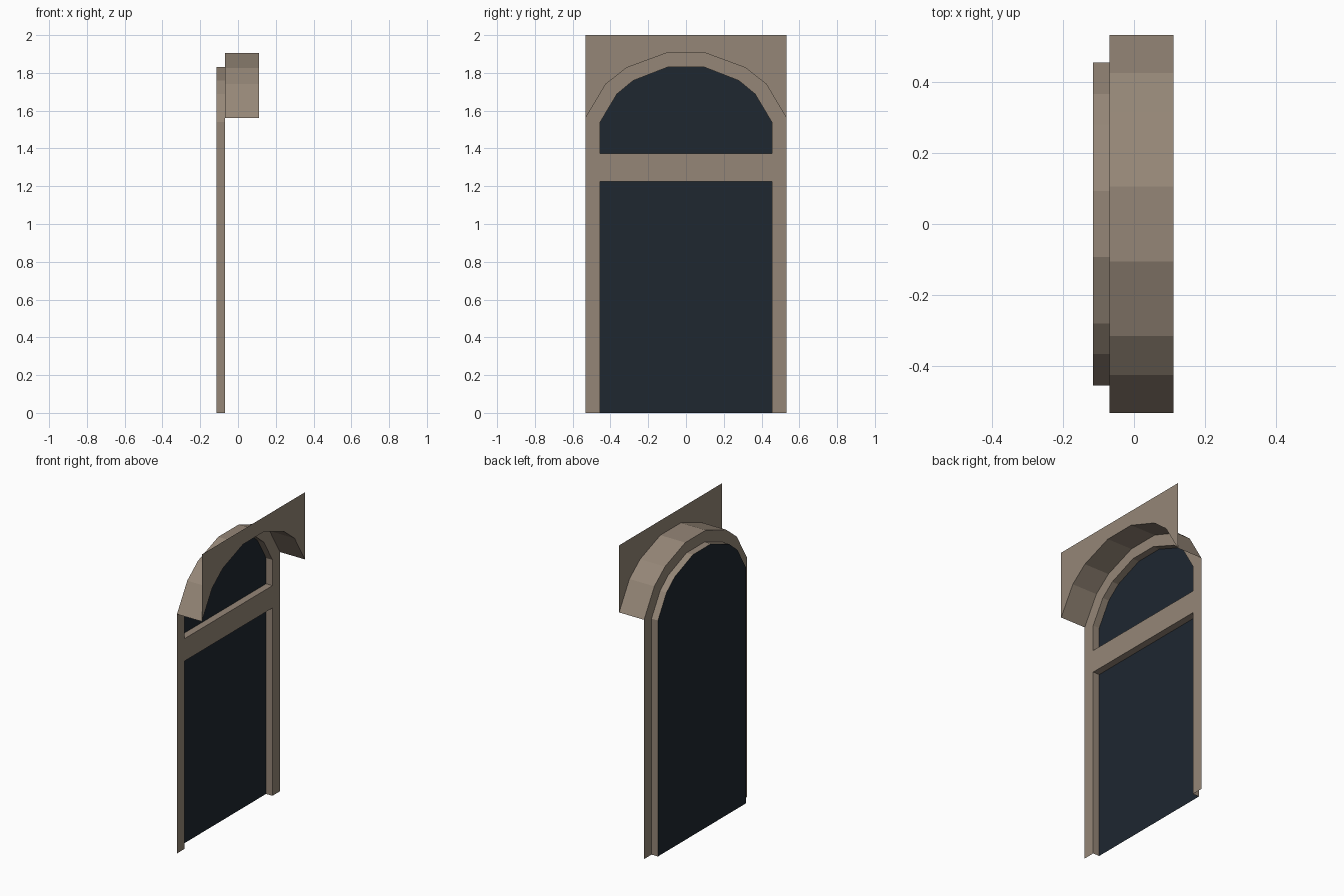
import bpy

if "Cube" in bpy.data.objects:
    bpy.data.objects.remove(bpy.data.objects["Cube"])


def material(name, color):
    m = bpy.data.materials.new(name)
    m.diffuse_color = (*color, 1)
    m.use_nodes = True
    m.node_tree.nodes["Principled BSDF"].inputs["Base Color"].default_value = m.diffuse_color
    return m


stone = material("stone", (0.30, 0.24, 0.185))
dark = material("dark_glass", (0.013, 0.02, 0.03))


def add_mesh(name, verts, faces, mat):
    me = bpy.data.meshes.new(name)
    me.from_pydata(verts, [], faces)
    me.materials.append(mat)
    ob = bpy.data.objects.new(name, me)
    bpy.context.collection.objects.link(ob)
    return ob


def strip(name, a, b, mat=stone):
    """Single-sided band of quads between two paths of equal length."""
    n = len(a)
    faces = [(i, i + 1, n + i + 1, n + i) for i in range(n - 1)]
    return add_mesh(name, a + b, faces, mat)


def arch(half):
    """Mirror half an arch so it runs from +y over the top to -y."""
    return half + [(-y, z) for y, z in reversed(half)]


def at(x, path):
    return [(x, y, z) for y, z in path]


FRONT, FACE, BACK = 0.111, -0.069, -0.115
W, w = 0.531, 0.454
outer = arch([(W, 1.562), (0.425, 1.74), (0.315, 1.827), (0.106, 1.904)])
inner = arch([(w, 1.54), (0.366, 1.688), (0.28, 1.759), (0.093, 1.832)])
outer_full = [(W, 0)] + outer + [(-W, 0)]
inner_full = [(w, 0)] + inner + [(-w, 0)]

# Flat wall piece above the arch
strip("spandrel", at(FRONT, [(y, 2.0) for y, z in outer]), at(FRONT, outer))
# Deep arched soffit
strip("arch_soffit", at(FRONT, outer), at(FACE, outer))
# Frame face with posts, and its inner reveal
strip("frame_face", at(FACE, outer_full), at(FACE, inner_full))
strip("frame_reveal", at(FACE, inner_full), at(BACK, inner_full))
# Transom bar: underside, face and top
bar = [(BACK, 1.226), (FACE, 1.226), (FACE, 1.372), (BACK, 1.372)]
strip("transom_bar", [(x, w, z) for x, z in bar], [(x, -w, z) for x, z in bar])
# Dark pane behind the frame
add_mesh("pane", at(BACK, inner_full), [tuple(range(len(inner_full)))], dark)
